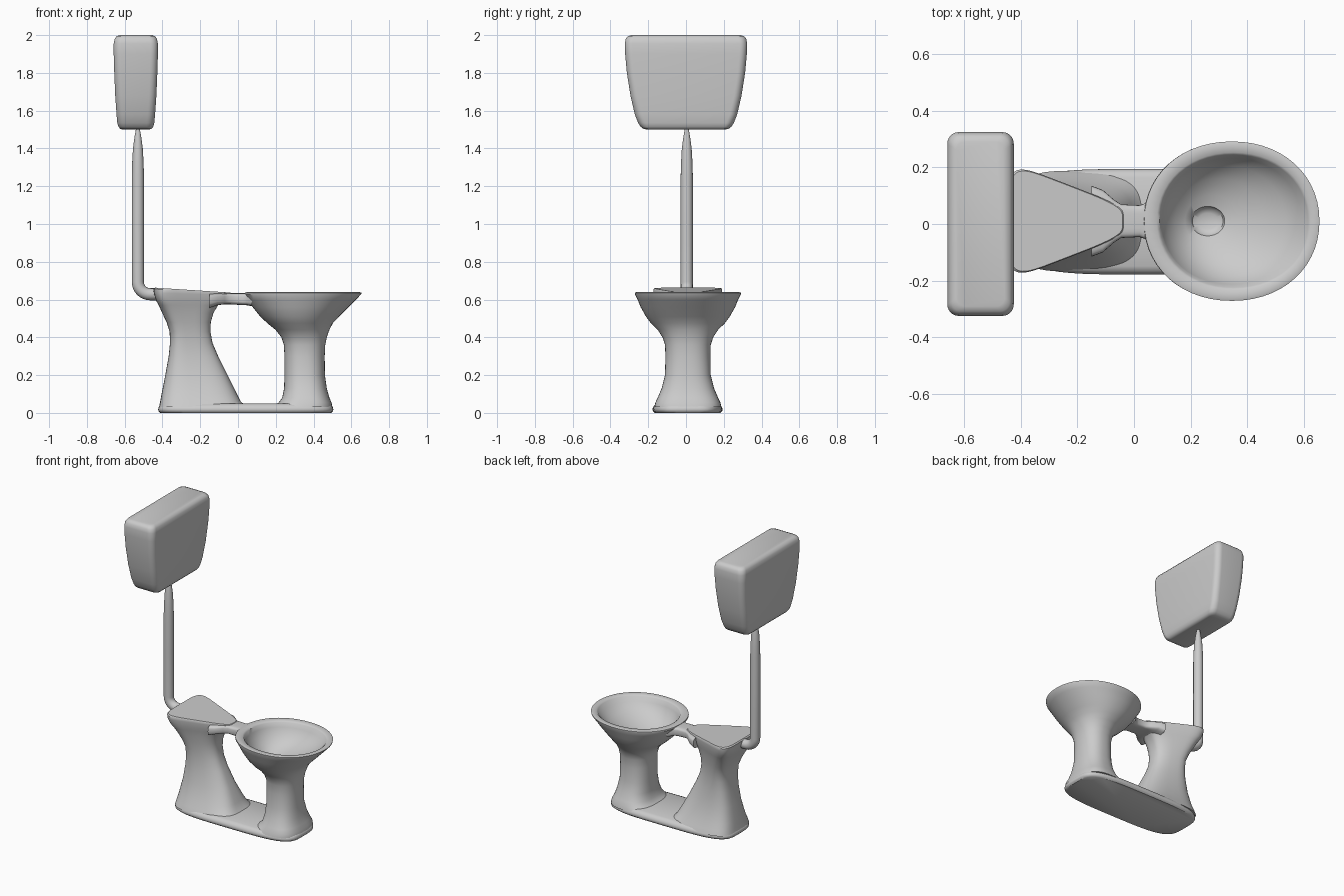
import bpy, bmesh, math

YC = 0.01  # pan sits slightly off the middle


def loft(name, rings, angle=40):
    """Skin a list of equal-length point rings and cap both ends."""
    bm = bmesh.new()
    vs = [[bm.verts.new(p) for p in r] for r in rings]
    n = len(vs[0])
    for a, b in zip(vs, vs[1:]):
        for i in range(n):
            j = (i + 1) % n
            bm.faces.new((a[i], a[j], b[j], b[i]))
    bm.faces.new(vs[0][::-1])
    bm.faces.new(vs[-1])
    bmesh.ops.recalc_face_normals(bm, faces=bm.faces)
    me = bpy.data.meshes.new(name)
    bm.to_mesh(me)
    bm.free()
    ob = bpy.data.objects.new(name, me)
    bpy.context.collection.objects.link(ob)
    smooth(ob, angle)
    return ob


def smooth(ob, angle):
    bpy.ops.object.select_all(action='DESELECT')
    ob.select_set(True)
    bpy.context.view_layer.objects.active = ob
    bpy.ops.object.shade_smooth_by_angle(angle=math.radians(angle))


def spow(v, e):
    return math.copysign(abs(v) ** e, v)


def oval(z, x0, x1, hy, n=2, front=1, tilt=0, yc=YC, count=56):
    """Superellipse ring; 'front' narrows the +x end, 'tilt' slopes it in x."""
    pts = []
    for i in range(count):
        t = math.tau * i / count
        u, v = spow(math.cos(t), 2 / n), spow(math.sin(t), 2 / n)
        w = 1 + (front - 1) * (u + 1) / 2
        pts.append(((x0 + x1) / 2 + (x1 - x0) / 2 * u, yc + hy * w * v, z + tilt * u))
    return pts


def round_rect(z, hx, hy, r, cx, seg=7):
    """Rounded rectangle ring."""
    pts = []
    for k, (sx, sy) in enumerate(((1, 1), (-1, 1), (-1, -1), (1, -1))):
        for i in range(seg + 1):
            a = math.pi / 2 * (k + i / seg)
            pts.append((cx + sx * (hx - r) + r * math.cos(a),
                        sy * (hy - r) + r * math.sin(a), z))
    return pts


# High cistern
loft("cistern", [round_rect(z, hx, hy, r, -0.541) for z, hx, hy, r in (
    (1.500, 0.070, 0.205, 0.02), (1.504, 0.083, 0.225, 0.03),
    (1.515, 0.092, 0.240, 0.035), (1.535, 0.098, 0.253, 0.04),
    (1.58, 0.102, 0.271, 0.04), (1.68, 0.109, 0.294, 0.04),
    (1.80, 0.114, 0.313, 0.04), (1.90, 0.117, 0.322, 0.04),
    (1.955, 0.117, 0.324, 0.04), (1.98, 0.112, 0.319, 0.04),
    (1.994, 0.102, 0.308, 0.035), (2.0, 0.085, 0.29, 0.03))])

# Flush pipe: elbow at the bottom, taper at the top
R = 0.032
path = [(-0.40, 0.628, R)]
path += [(-0.465 - 0.065 * math.sin(a), 0.693 - 0.065 * math.cos(a), R)
         for a in (math.pi / 2 * i / 8 for i in range(9))]
path += [(-0.53, z, r) for z, r in ((1.0, R), (1.26, R), (1.33, 0.03),
                                    (1.40, 0.026), (1.46, 0.018), (1.505, 0.010))]
cu = bpy.data.curves.new("flush_pipe", 'CURVE')
cu.dimensions = '3D'
cu.bevel_depth = 1.0
cu.bevel_resolution = 6
cu.use_fill_caps = True
sp = cu.splines.new('POLY')
sp.points.add(len(path) - 1)
for p, (x, z, r) in zip(sp.points, path):
    p.co = (x, 0.004, z, 1)
    p.radius = r
pipe = bpy.data.objects.new("flush_pipe", cu)
bpy.context.collection.objects.link(pipe)
bpy.context.view_layer.objects.active = pipe
pipe.select_set(True)
bpy.ops.object.convert(target='MESH')
smooth(bpy.context.object, 50)

# Floor plate
loft("base_plate", [oval(z, -0.423 + d, 0.505 - d, 0.186 - d, 4, yc=0.008) for z, d in (
    (0.0, 0.012), (0.008, 0.003), (0.018, 0.0), (0.03, 0.003), (0.042, 0.012), (0.05, 0.03))])

# Rear pedestal flaring into the wedge-shaped shelf
loft("rear_pedestal", [oval(*r) for r in (
    (0.03, -0.418, 0.05, 0.182, 3.6, 0.93), (0.06, -0.412, 0.015, 0.172, 3.4, 0.9),
    (0.10, -0.405, -0.005, 0.155, 3.2, 0.85), (0.20, -0.385, -0.055, 0.130, 3, 0.72),
    (0.30, -0.367, -0.105, 0.119, 3, 0.62), (0.37, -0.360, -0.135, 0.119, 3, 0.58),
    (0.43, -0.362, -0.146, 0.127, 3, 0.55), (0.48, -0.378, -0.144, 0.143, 3.2, 0.5),
    (0.53, -0.402, -0.130, 0.164, 3.5, 0.45), (0.57, -0.420, -0.105, 0.184, 4, 0.38),
    (0.595, -0.434, -0.07, 0.198, 4.5, 0.32), (0.63, -0.446, -0.04, 0.210, 5, 0.26, -0.006),
    (0.644, -0.447, -0.035, 0.212, 5, 0.25, -0.012), (0.650, -0.440, -0.04, 0.206, 5, 0.25, -0.013))])

# Bridge between shelf and bowl
bridge = []
for x, hy, z0 in ((-0.15, 0.125, 0.555), (-0.11, 0.11, 0.57), (-0.07, 0.075, 0.575),
                  (-0.045, 0.059, 0.575), (0.02, 0.056, 0.571), (0.045, 0.065, 0.57),
                  (0.075, 0.10, 0.565)):
    zc, hz = (z0 + 0.634) / 2, (0.634 - z0) / 2
    bridge.append([(x, YC + hy * spow(math.cos(t), 0.5), zc + hz * spow(math.sin(t), 0.5))
                   for t in (math.tau * i / 32 for i in range(32))])
loft("bridge", bridge)

# Front pedestal and bowl: up the outside, over the rim, down to the drain
loft("bowl", [oval(*r) for r in (
    (0.03, 0.18, 0.500, 0.178, 2.8), (0.055, 0.215, 0.495, 0.172, 2.8),
    (0.08, 0.234, 0.484, 0.160, 2.6), (0.13, 0.244, 0.470, 0.139, 2.5),
    (0.20, 0.246, 0.460, 0.121, 2.4), (0.30, 0.246, 0.459, 0.119, 2.3),
    (0.36, 0.243, 0.462, 0.121, 2.3), (0.40, 0.230, 0.470, 0.134, 2.2),
    (0.44, 0.198, 0.484, 0.160, 2.1), (0.475, 0.155, 0.502, 0.196, 2.1),
    (0.51, 0.118, 0.535, 0.222, 2.1), (0.56, 0.078, 0.585, 0.250, 2.1),
    (0.60, 0.052, 0.625, 0.266, 2.1), (0.628, 0.034, 0.652, 0.280, 2.1),
    (0.636, 0.036, 0.654, 0.281, 2.1), (0.639, 0.046, 0.645, 0.273, 2.1),
    (0.637, 0.080, 0.622, 0.242, 2.1), (0.630, 0.090, 0.613, 0.234, 2.1),
    (0.60, 0.098, 0.590, 0.222, 2.1), (0.56, 0.116, 0.535, 0.196, 2),
    (0.52, 0.145, 0.455, 0.152, 2), (0.49, 0.180, 0.370, 0.092, 2),
    (0.477, 0.200, 0.320, 0.052, 2), (0.462, 0.206, 0.314, 0.046, 2),
    (0.452, 0.225, 0.295, 0.028, 2))])
